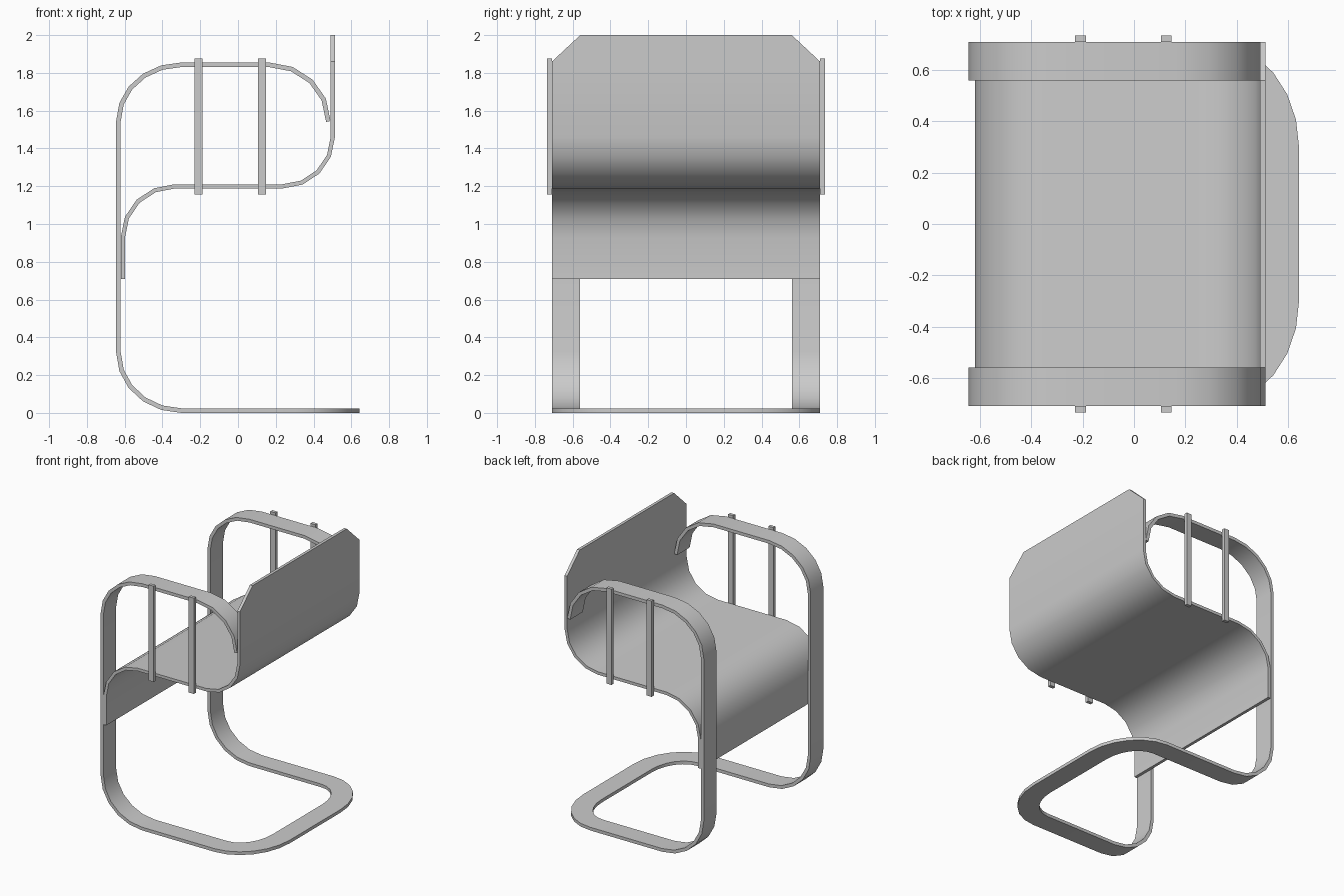
import bpy
import math

if "Cube" in bpy.data.objects:
    bpy.data.objects.remove(bpy.data.objects["Cube"])


def arc(cu, cv, ru, rv, a0, a1, n):
    """Points of an elliptical arc, angles in degrees."""
    angles = [math.radians(a0 + (a1 - a0) * i / n) for i in range(n + 1)]
    return [(cu + ru * math.cos(a), cv + rv * math.sin(a)) for a in angles]


def make_mesh(name, verts, faces):
    mesh = bpy.data.meshes.new(name)
    mesh.from_pydata(verts, [], faces)
    obj = bpy.data.objects.new(name, mesh)
    bpy.context.collection.objects.link(obj)
    return obj


def bent_sheet(name, rows, thickness):
    """Sheet through pairs of edge points, thickened along its normal."""
    verts = [p for row in rows for p in row]
    faces = [(2 * i, 2 * i + 1, 2 * i + 3, 2 * i + 2) for i in range(len(rows) - 1)]
    obj = make_mesh(name, verts, faces)
    mod = obj.modifiers.new("thickness", 'SOLIDIFY')
    mod.thickness = thickness
    mod.offset = 1
    mod.use_even_offset = True
    bpy.ops.object.select_all(action='DESELECT')
    obj.select_set(True)
    bpy.context.view_layer.objects.active = obj
    bpy.ops.object.modifier_apply(modifier=mod.name)
    bpy.ops.object.shade_smooth_by_angle(angle=math.radians(30))
    return obj


W, INNER = 0.71, 0.56  # outer and inner half widths of the frame band

# Cantilever frame: armrest, upright and floor bend on one side
side = arc(0.165, 1.545, 0.325, 0.31, 0, 90, 4)
side += arc(-0.3, 1.545, 0.345, 0.31, 90, 180, 5)
side += arc(-0.3, 0.32, 0.345, 0.32, 180, 270, 5)
half = [((x, W, z), (x, INNER, z)) for x, z in side]
# Flat rounded corner of the floor loop
outer = arc(0.3, 0.3, 0.343, W - 0.3, 90, 0, 6)
inner = arc(0.3, 0.3, 0.193, INNER - 0.3, 90, 0, 6)
half += [((a[0], a[1], 0), (b[0], b[1], 0)) for a, b in zip(outer, inner)]
# Mirror the half path to close the loop on the other side
other = [tuple((x, -y, z) for x, y, z in row) for row in reversed(half)]
bent_sheet("frame", half + other, 0.024)

# Seat shell: backrest, seat and front apron in one bent sheet
shell = [(0.513, 2.0), (0.513, 1.86)]
shell += arc(0.235, 1.46, 0.278, 0.272, 0, -90, 4)
shell += arc(-0.335, 0.93, 0.263, 0.258, 90, 180, 4)
shell += [(-0.598, 0.71)]
widths = [INNER] + [W] * (len(shell) - 1)  # narrow top gives clipped corners
bent_sheet("seat_shell", [((x, -w, z), (x, w, z)) for (x, z), w in zip(shell, widths)], 0.022)

# Upright slats joining armrests to the seat
for side_name, sy in (("front", -1), ("rear", 1)):
    for i, x in enumerate((-0.208, 0.126)):
        bpy.ops.mesh.primitive_cube_add(size=1, location=(x, sy * 0.7225, 1.515))
        slat = bpy.context.object
        slat.name = f"{side_name}_slat_{i + 1}"
        slat.scale = (0.042, 0.025, 0.72)
